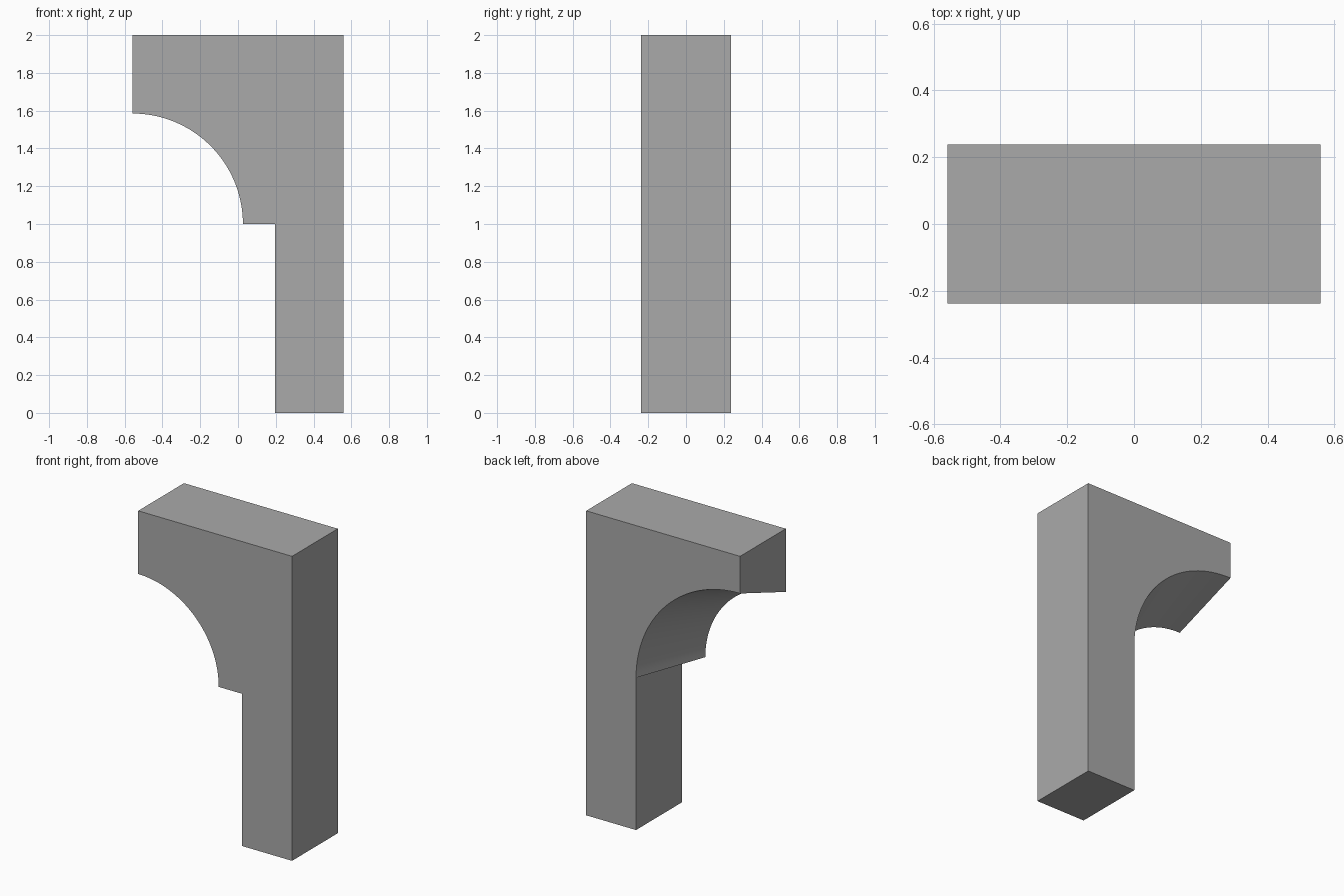
import bpy, bmesh, math

cube = bpy.data.objects.get("Cube")
if cube:
    bpy.data.objects.remove(cube, do_unlink=True)

HALF_W, HALF_D, TOP = 0.559, 0.2375, 2.0
LEG_X, SPRING_Z = 0.197, 1.0
FRONT_R, BACK_R = 0.585, HALF_W + LEG_X
STEPS = 32

grey = bpy.data.materials.new("stone grey")
grey.use_nodes = True
colour = (0.4, 0.4, 0.4, 1)
grey.diffuse_color = colour
grey.node_tree.nodes["Principled BSDF"].inputs["Base Color"].default_value = colour


def outline(radius):
    """Half-arch outline in x and z, with a quarter circle under the beam."""
    pts = [(-HALF_W, TOP), (HALF_W, TOP), (HALF_W, 0), (LEG_X, 0), (LEG_X, SPRING_Z)]
    for i in range(STEPS + 1):
        a = math.pi / 2 * i / STEPS
        pts.append((-HALF_W + radius * math.cos(a), SPRING_Z + radius * math.sin(a)))
    return pts


# Half arch: small radius at the front flares to the leg's inner face at the back
bm = bmesh.new()
front = [bm.verts.new((x, -HALF_D, z)) for x, z in outline(FRONT_R)]
back = [bm.verts.new((x, HALF_D, z)) for x, z in outline(BACK_R)]
bm.faces.new(front)
bm.faces.new(back[::-1])
for i in range(len(front)):
    j = (i + 1) % len(front)
    bm.faces.new((front[i], back[i], back[j], front[j]))
bmesh.ops.remove_doubles(bm, verts=bm.verts, dist=0.0001)
bmesh.ops.recalc_face_normals(bm, faces=bm.faces)

mesh = bpy.data.meshes.new("half_arch")
bm.to_mesh(mesh)
bm.free()
mesh.materials.append(grey)
arch = bpy.data.objects.new("half_arch", mesh)
bpy.context.collection.objects.link(arch)

# Smooth the curved underside, keep the corners sharp
bpy.ops.object.select_all(action="DESELECT")
arch.select_set(True)
bpy.context.view_layer.objects.active = arch
bpy.ops.object.shade_smooth_by_angle(angle=math.radians(30))
